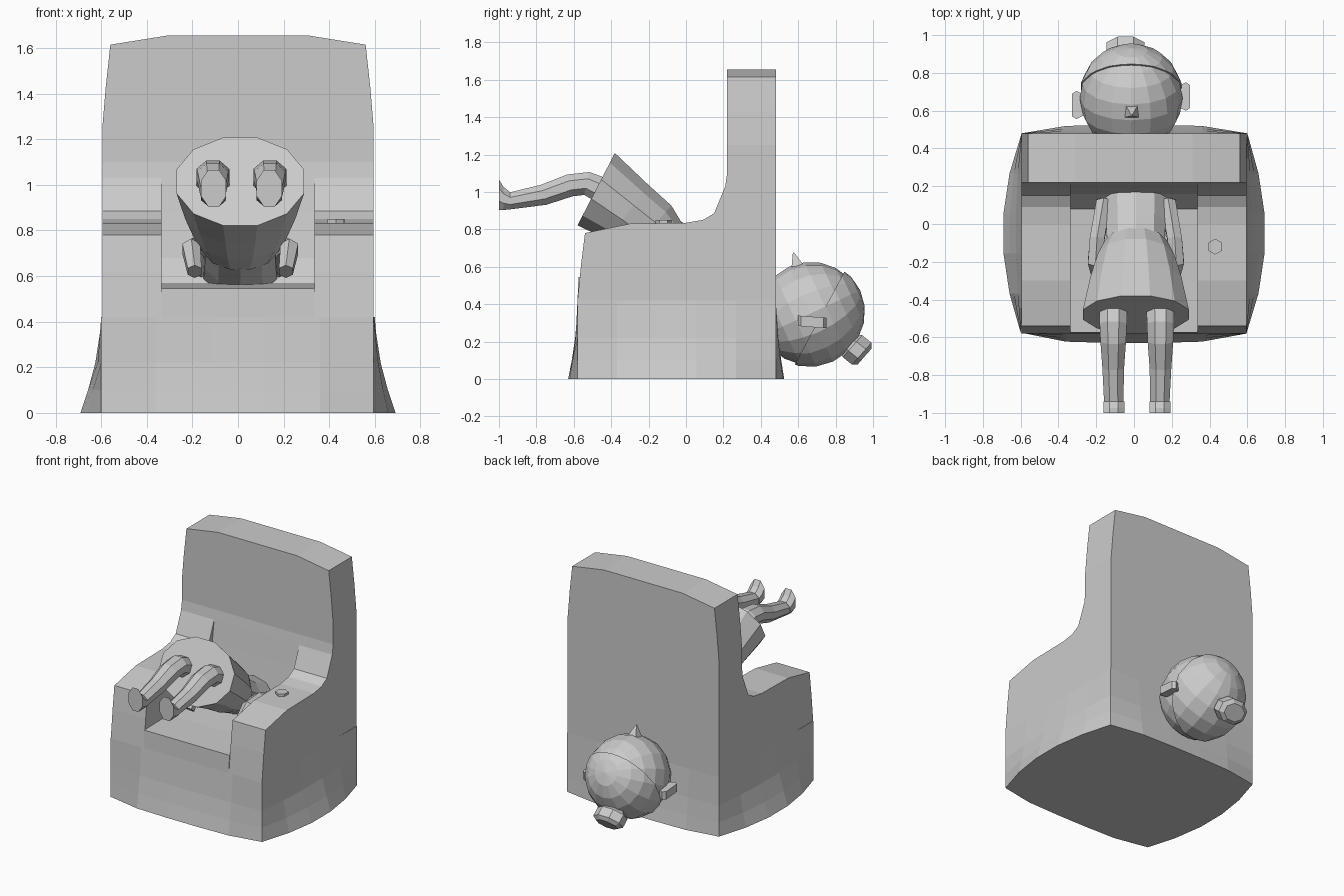
import bpy, bmesh, math
from mathutils import Vector, Matrix

if "Cube" in bpy.data.objects:
    bpy.data.objects.remove(bpy.data.objects["Cube"])

grey = bpy.data.materials.new("plain_grey")
grey.diffuse_color = (0.6, 0.6, 0.6, 1)
grey.use_nodes = True
grey.node_tree.nodes["Principled BSDF"].inputs["Base Color"].default_value = grey.diffuse_color


def finish(name, bm):
    bmesh.ops.recalc_face_normals(bm, faces=bm.faces[:])
    me = bpy.data.meshes.new(name)
    bm.to_mesh(me)
    bm.free()
    me.materials.append(grey)
    ob = bpy.data.objects.new(name, me)
    bpy.context.collection.objects.link(ob)
    return ob


def loft(name, rings):
    """Skin a list of equal-length closed rings and cap both ends."""
    bm = bmesh.new()
    rows = [[bm.verts.new(p) for p in r] for r in rings]
    n = len(rows[0])
    for a, b in zip(rows, rows[1:]):
        for i in range(n):
            j = (i + 1) % n
            bm.faces.new((a[i], a[j], b[j], b[i]))
    bm.faces.new(rows[0])
    bm.faces.new(rows[-1])
    return finish(name, bm)


def ring(c, d, rx, rz, n):
    """Ellipse around c, square to direction d (in the yz plane); rx is sideways."""
    d = Vector(d).normalized()
    side = Vector((1, 0, 0))
    up = side.cross(d).normalized()
    return [Vector(c) + side * rx * math.cos(a) + up * rz * math.sin(a)
            for a in (2 * math.pi * (i + 0.5) / n for i in range(n))]


def tube(name, path, n):
    """path: (centre, rx, rz) stations, rings follow the path."""
    cs = [Vector(p[0]) for p in path]
    rings = []
    for i, (c, rx, rz) in enumerate(path):
        d = cs[min(i + 1, len(cs) - 1)] - cs[max(i - 1, 0)]
        d.x = 0
        rings.append(ring(c, d, rx, rz, n))
    return loft(name, rings)


# Flared chair base: straight corners, bulging sides
def outline(z, f):
    pts = []
    T = [-1, -0.6, -0.2, 0.2, 0.6]
    for t in T:                                     # front
        pts.append((0.6 * t, -0.575 - 0.055 * f * (1 - t ** 4), z))
    for t in T:                                     # right
        pts.append((0.595 + 0.1 * f * (1 - t * t), -0.05 + 0.53 * t, z))
    for t in T:                                     # back
        pts.append((-0.6 * t, 0.48 + 0.045 * f * (1 - t ** 4), z))
    for t in T:                                     # left
        pts.append((-0.595 - 0.1 * f * (1 - t * t), -0.05 - 0.53 * t, z))
    return pts


loft("chair_base", [outline(0, 1), outline(0.1, 0.65), outline(0.22, 0.32),
                    outline(0.42, 0)])

# Armrests with a sweep up into the backrest
arm = [(-0.58, 0.42), (-0.56, 0.62), (-0.54, 0.78), (-0.30, 0.83), (0, 0.835),
       (0.09, 0.85), (0.15, 0.885), (0.21, 1.03), (0.22, 1.1), (0.48, 1.1), (0.48, 0.42)]
for s, side in ((-1, "left"), (1, "right")):
    loft(side + "_armrest", [[(s * x, y, z) for y, z in arm] for x in (0.335, 0.595)])

# Seat and lower backrest between the arms
seat = [(-0.58, 0.42), (-0.575, 0.545), (-0.3, 0.55), (0.08, 0.57), (0.16, 0.68),
        (0.19, 0.88), (0.21, 1.03), (0.22, 1.1), (0.48, 1.1), (0.48, 0.42)]
loft("seat", [[(x, y, z) for y, z in seat] for x in (-0.335, 0.335)])

# Backrest panel with bevelled top corners
half = [(0.595, 1.1), (0.595, 1.25), (0.58, 1.43), (0.56, 1.615), (0.31, 1.655)]
front = half + [(-x, z) for x, z in reversed(half)]
loft("backrest", [[(x, y, z) for x, z in front] for y in (0.22, 0.48)])

# Small hexagonal button on the right armrest
loft("armrest_button", [[(0.43 + 0.042 * math.cos(i * math.pi / 3 + 0.5),
                          -0.12 + 0.042 * math.sin(i * math.pi / 3 + 0.5), z)
                         for i in range(6)] for z in (0.82, 0.85)])

# Skirt opening toward the front, tapering to the waist
ax = (0.89, -0.46)
loft("skirt", [ring((0.01, y, z), (0, d[0], d[1]), rx, rz, 12) for y, z, d, rx, rz in (
    (-0.48, 1.015, ax, 0.29, 0.225),
    (-0.31, 0.89, (0.8, -0.6), 0.25, 0.19),
    (-0.19, 0.80, (0.75, -0.66), 0.21, 0.175),
    (-0.11, 0.73, (0.75, -0.66), 0.17, 0.14))])

# Torso running back through the chair to the neck
tube("torso", [((0.01, -0.14, 0.75), 0.16, 0.14), ((0.01, 0.0, 0.67), 0.165, 0.13),
               ((0.01, 0.12, 0.62), 0.17, 0.13), ((0.0, 0.3, 0.53), 0.14, 0.1),
               ((-0.01, 0.5, 0.42), 0.07, 0.07)], 10)

# Arms beside the skirt, and legs sticking out of it
for s, side in ((-1, "left"), (1, "right")):
    tube(side + "_arm", [((0.01 + s * 0.17, 0.12, 0.64), 0.045, 0.05),
                         ((0.01 + s * 0.205, -0.08, 0.72), 0.045, 0.05),
                         ((0.01 + s * 0.215, -0.2, 0.72), 0.045, 0.05),
                         ((0.01 + s * 0.20, -0.28, 0.62), 0.035, 0.045)], 6)
    cx = 0.015
    tube(side + "_leg", [((cx + s * 0.125, -0.40, 0.985), 0.08, 0.08),
                         ((cx + s * 0.125, -0.53, 1.045), 0.078, 0.068),
                         ((cx + s * 0.125, -0.62, 1.035), 0.073, 0.065),
                         ((cx + s * 0.125, -0.76, 0.985), 0.062, 0.06),
                         ((cx + s * 0.122, -0.95, 0.95), 0.055, 0.048)], 8)
    loft(side + "_foot", [ring((cx + s * 0.122, y, z), (0, 1, 0), 0.06, r, 8)
                          for y, z, r in ((-1.0, 0.985, 0.088), (-0.975, 0.965, 0.066),
                                          (-0.94, 0.952, 0.05))])


# Ball-like parts
def ball(name, c, r, u, v, rot=0.0, cut=None):
    bm = bmesh.new()
    bmesh.ops.create_uvsphere(bm, u_segments=u, v_segments=v, radius=1)
    m = Matrix.Translation(c) @ Matrix.Rotation(rot, 4, 'X') @ Matrix.Diagonal((*r, 1))
    bmesh.ops.transform(bm, matrix=m, verts=bm.verts[:])
    if cut:                                         # keep one side of a plane, closed
        g = bm.verts[:] + bm.edges[:] + bm.faces[:]
        bmesh.ops.bisect_plane(bm, geom=g, plane_co=cut[0], plane_no=cut[1], clear_inner=True)
        bmesh.ops.holes_fill(bm, edges=[e for e in bm.edges if e.is_boundary])
    return finish(name, bm)


head = Vector((-0.015, 0.665, 0.35))
ball("head", head, (0.272, 0.275, 0.28), 16, 10, math.radians(-65))
ball("hair_cap", head, (0.28, 0.284, 0.294), 16, 10, math.radians(-65),
     (Vector((0, 0.85, 0.58)), Vector((0, 0.88, -0.47))))
# Bun: short eight-sided knot on the back of the head
loft("hair_bun", [ring((-0.045, y, z), (0, 0.75, -0.66), rx, rz, 8) for y, z, rx, rz in (
    (0.86, 0.20, 0.07, 0.05), (0.89, 0.175, 0.11, 0.085),
    (0.94, 0.135, 0.11, 0.085), (0.955, 0.12, 0.08, 0.06))])

# Nose: small pyramid pointing up
loft("nose", [[(-0.012 + r * math.cos(a), y + r * math.sin(a), z)
               for a in (math.pi / 4 + i * math.pi / 2 for i in range(4))]
              for y, z, r in ((0.60, 0.60, 0.05), (0.575, 0.675, 0.005))])

# Ears: thin slabs widening outward
for s, name, y in ((-1, "left_ear", 0.63), (1, "right_ear", 0.675)):
    loft(name, [[(-0.015 + s * x, y + a * w, 0.305 + b * 0.028 - 0.08 * a * w)
                 for a, b in ((-1, -1), (1, -1), (1, 1), (-1, 1))]
                for x, w in ((0.24, 0.05), (0.29, 0.075), (0.312, 0.06))])
